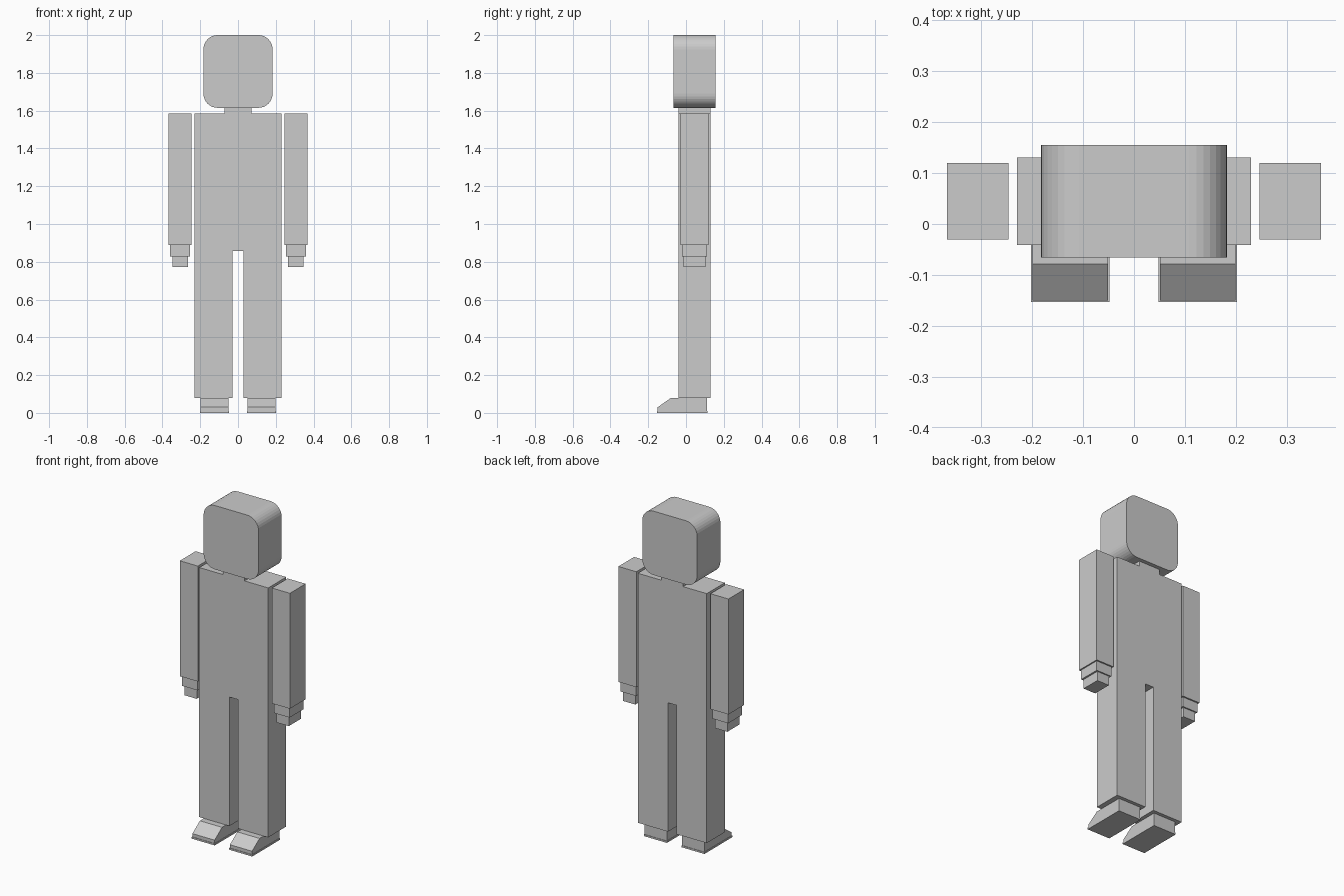
import bpy, bmesh, math
from mathutils import Vector

cube = bpy.data.objects.get("Cube")
if cube:
    bpy.data.objects.remove(cube, do_unlink=True)

grey = bpy.data.materials.new("plain grey")
grey.use_nodes = True
grey.diffuse_color = (0.6, 0.6, 0.6, 1)
grey.node_tree.nodes["Principled BSDF"].inputs["Base Color"].default_value = (0.6, 0.6, 0.6, 1)


def extrude(name, points, step):
    """Extrude a closed outline of 3D points along a vector."""
    bm = bmesh.new()
    face = bm.faces.new([bm.verts.new(p) for p in points])
    result = bmesh.ops.extrude_face_region(bm, geom=[face])
    moved = [g for g in result["geom"] if isinstance(g, bmesh.types.BMVert)]
    bmesh.ops.translate(bm, verts=moved, vec=Vector(step))
    bmesh.ops.recalc_face_normals(bm, faces=bm.faces)
    mesh = bpy.data.meshes.new(name)
    bm.to_mesh(mesh)
    bm.free()
    mesh.materials.append(grey)
    obj = bpy.data.objects.new(name, mesh)
    bpy.context.collection.objects.link(obj)
    return obj


def front_profile(name, outline, y0, y1):
    return extrude(name, [(x, y0, z) for x, z in outline], (0, y1 - y0, 0))


def box(name, x, y, z):
    outline = [(x[0], z[0]), (x[1], z[0]), (x[1], z[1]), (x[0], z[1])]
    return front_profile(name, outline, *y)


# Body: neck, torso and legs in one flat slab
half = [(0.072, 1.63), (0.072, 1.584), (0.23, 1.584), (0.23, 0.08), (0.028, 0.08), (0.028, 0.857)]
front_profile("body", half + [(-x, z) for x, z in reversed(half)], -0.041, 0.131)

# Head: rounded square seen from the front
hw, z0, z1, r, steps = 0.183, 1.615, 2.0, 0.075, 8
corners = [(hw - r, z1 - r), (r - hw, z1 - r), (r - hw, z0 + r), (hw - r, z0 + r)]
head = []
for i, (cx, cz) in enumerate(corners):
    for k in range(steps + 1):
        a = math.radians(90 * (i + k / steps))
        head.append((cx + r * math.cos(a), cz + r * math.sin(a)))
front_profile("head", head, -0.066, 0.155)

for side, s in (("left", 1), ("right", -1)):
    # Arm, stepping in to wrist and hand
    for part, w, d, lo, hi in (("arm", 0.06, 0.075, 0.888, 1.584),
                               ("wrist", 0.052, 0.066, 0.829, 0.888),
                               ("hand", 0.041, 0.058, 0.772, 0.829)):
        cx = s * 0.307
        box(f"{side}_{part}", (cx - w, cx + w), (0.045 - d, 0.045 + d), (lo, hi))

    # Shoe with sloped toe, on a slightly wider sole
    cx = s * 0.125
    shoe = [(0.11, 0.01), (-0.15, 0.01), (-0.15, 0.03), (-0.079, 0.08), (0.11, 0.08)]
    extrude(f"{side}_shoe", [(cx - 0.074, y, z) for y, z in shoe], (0.148, 0, 0))
    box(f"{side}_sole", (cx - 0.077, cx + 0.077), (-0.153, 0.113), (0, 0.01))
